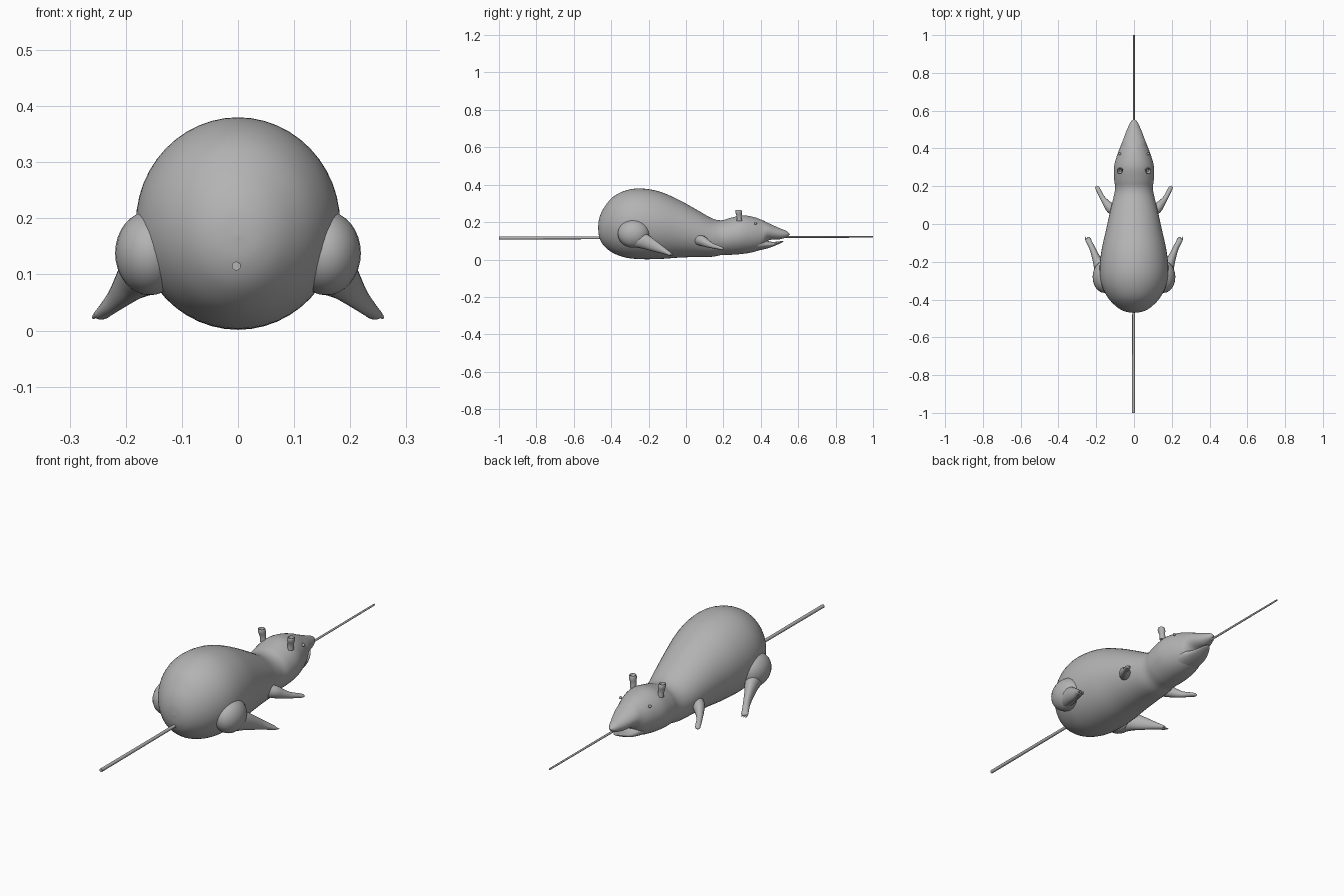
import bpy
import bmesh
import math
from mathutils import Vector

cube = bpy.data.objects.get("Cube")
if cube:
    bpy.data.objects.remove(cube, do_unlink=True)

# One plain grey for the whole model
grey = bpy.data.materials.new("plain grey")
grey.use_nodes = True
grey.diffuse_color = (0.45, 0.45, 0.45, 1)
grey.node_tree.nodes["Principled BSDF"].inputs["Base Color"].default_value = grey.diffuse_color


def finish(name, bm):
    """Turn a bmesh into a smooth shaded object."""
    bmesh.ops.recalc_face_normals(bm, faces=bm.faces)
    mesh = bpy.data.meshes.new(name)
    bm.to_mesh(mesh)
    bm.free()
    mesh.materials.append(grey)
    obj = bpy.data.objects.new(name, mesh)
    bpy.context.collection.objects.link(obj)
    bpy.ops.object.select_all(action='DESELECT')
    obj.select_set(True)
    bpy.context.view_layer.objects.active = obj
    bpy.ops.object.shade_smooth_by_angle(angle=math.radians(50))
    return obj


def spline(stations, steps):
    """Catmull-Rom interpolation of equal-length tuples."""
    result = []
    last = len(stations) - 1
    for i in range(last):
        quad = [stations[min(max(i + k, 0), last)] for k in (-1, 0, 1, 2)]
        for s in range(steps):
            t = s / steps
            result.append([
                b + 0.5 * t * (c - a + t * (2*a - 5*b + 4*c - d + t * (3*(b - c) + d - a)))
                for a, b, c, d in zip(*quad)])
    return result + [list(stations[-1])]


def loft(name, stations, axis=None, segments=24, steps=5, side=1):
    """Skin elliptical rings; each station is x, y, z, half width, half height."""
    rows = spline(stations, steps)
    centres = [Vector(r[:3]) for r in rows]
    bm = bmesh.new()
    rings = []
    for i, row in enumerate(rows):
        ahead = centres[min(i + 1, len(rows) - 1)] - centres[max(i - 1, 0)]
        direction = Vector(axis) if axis else ahead.normalized()
        upright = abs(direction.z) > 0.95
        across = direction.cross(Vector((0, 1, 0) if upright else (0, 0, 1))).normalized()
        up = across.cross(direction)
        ring = []
        for k in range(segments):
            angle = math.tau * k / segments
            p = (centres[i] + across * math.cos(angle) * max(row[3], 0.0005)
                 + up * math.sin(angle) * max(row[4], 0.0005))
            ring.append(bm.verts.new((p.x * side, p.y, p.z)))
        rings.append(ring)
    for low, high in zip(rings, rings[1:]):
        for k in range(segments):
            n = (k + 1) % segments
            bm.faces.new((low[k], low[n], high[n], high[k]))
    bm.faces.new(rings[0])
    bm.faces.new(rings[-1])
    return finish(name, bm)


def profile(rows):
    """Convert y, half width, bottom, top into loft stations."""
    return [(0, y, (low + top) / 2, w, (top - low) / 2) for y, w, low, top in rows]


def ball(name, centre, size, side=1):
    bm = bmesh.new()
    bmesh.ops.create_uvsphere(bm, u_segments=24, v_segments=16, radius=1)
    for v in bm.verts:
        v.co = Vector([c + v.co[i] * size[i] for i, c in enumerate(centre)])
        v.co.x *= side
    return finish(name, bm)


# Plump body running into the head and upper jaw
loft("body_and_head", profile([
    (-.47, 0, .17, .17), (-.464, .045, .12, .22), (-.44, .09, .075, .275),
    (-.39, .138, .035, .335), (-.32, .172, .01, .37), (-.24, .182, .002, .38),
    (-.14, .172, .003, .363), (-.04, .15, .01, .32), (.06, .128, .014, .265),
    (.14, .109, .015, .22), (.19, .1, .024, .21), (.235, .105, .025, .222),
    (.3, .106, .03, .236), (.36, .091, .04, .228), (.41, .072, .06, .21),
    (.44, .06, .102, .195), (.5, .037, .108, .168), (.54, .018, .12, .151),
    (.555, 0, .136, .136)]), axis=(0, 1, 0), segments=48)

# Lower jaw, slightly open
loft("lower_jaw", profile([
    (.33, .07, .04, .14), (.4, .06, .051, .115), (.45, .045, .064, .096),
    (.49, .028, .08, .096), (.515, .012, .092, .1), (.522, 0, .098, .098)]),
    axis=(0, 1, 0))

# Skewer through the whole animal
loft("skewer", [(-.003, -1, .115, .008, .008), (-.002, -.4, .116, .007, .007),
                (-.001, .5, .12, .005, .005), (0, 1, .121, .004, .004)],
     axis=(0, 1, 0), segments=12, steps=1)

for label, side in (("left", 1), ("right", -1)):
    # Cupped ear: up the outside, over the rim and down the inside
    loft(label + "_ear", [
        (.07, .285, .205, .014, .014), (.072, .284, .23, .013, .013),
        (.075, .282, .252, .016, .018), (.076, .281, .265, .014, .015),
        (.075, .281, .259, .011, .013), (.073, .283, .24, .005, .006)],
        axis=(0, 0, 1), steps=3, side=side)
    ball(label + "_eye", (.075, .372, .193), (.007, .007, .006), side)

    # Foreleg bent at the elbow, with a small paw
    loft(label + "_foreleg", [
        (.095, .05, .11, .02, .025), (.125, .085, .1, .026, .028),
        (.148, .112, .086, .019, .021), (.168, .14, .074, .013, .014),
        (.186, .175, .064, .012, .01), (.196, .195, .058, .01, .007),
        (.198, .203, .056, 0, 0)], segments=16, side=side)

    # Hind leg: round thigh and long flattened foot
    ball(label + "_thigh", (.157, -.28, .138), (.062, .085, .075), side)
    loft(label + "_hind_foot", [
        (.165, -.29, .115, .035, .045), (.18, -.23, .1, .032, .042),
        (.2, -.18, .077, .022, .032), (.218, -.135, .055, .016, .021),
        (.235, -.1, .037, .015, .013), (.245, -.08, .027, .014, .008),
        (.248, -.074, .024, 0, 0)], segments=16, side=side)
    for n, offset in enumerate((-.01, 0, .01)):
        loft(f"{label}_toe_{n + 1}", [
            (.238 + offset, -.095, .032, .005, .005),
            (.246 + offset, -.077, .025, .004, .004),
            (.249 + offset, -.066, .021, 0, 0)], segments=8, steps=3, side=side)
